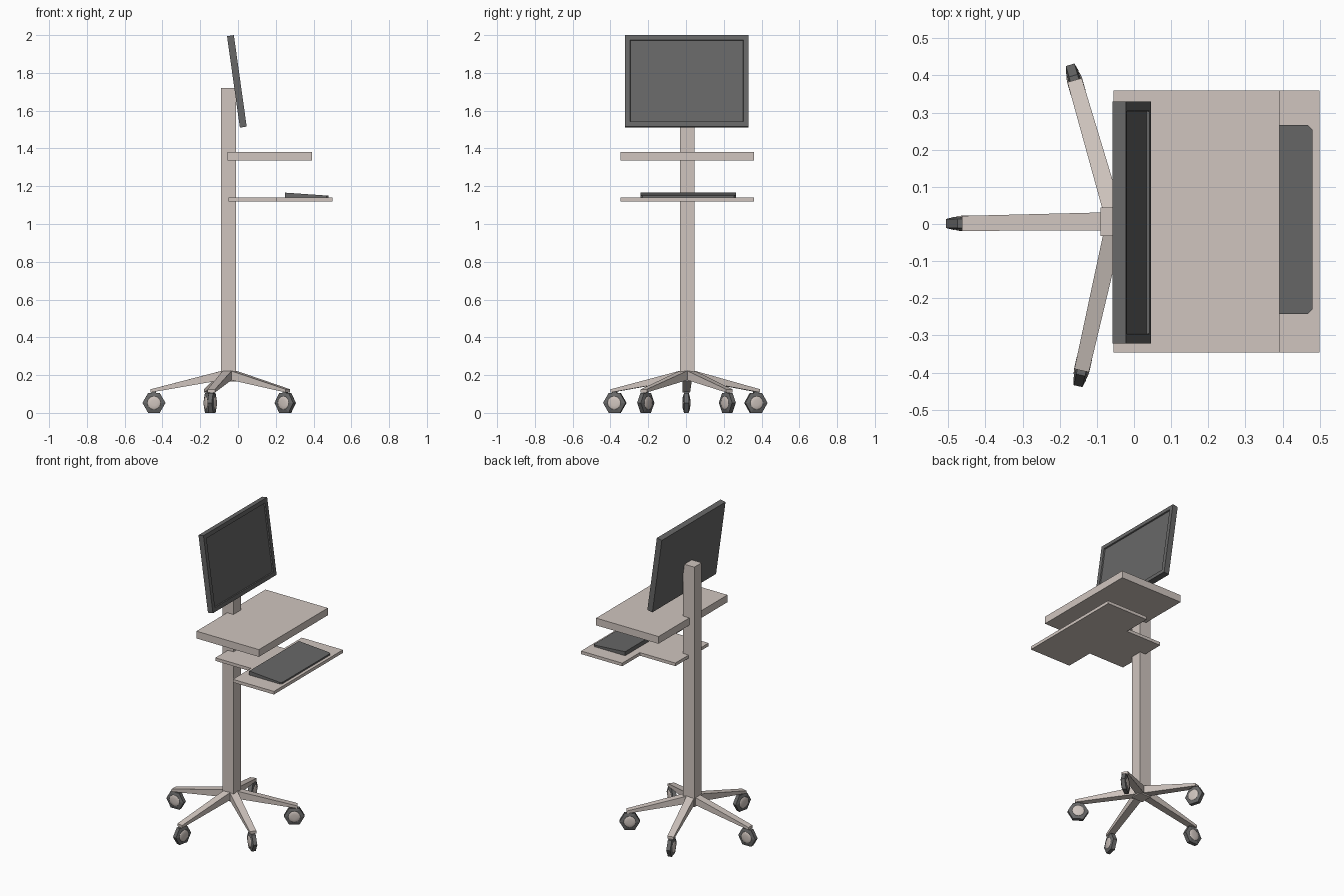
import bpy, bmesh, math
from mathutils import Vector, Matrix

if "Cube" in bpy.data.objects:
    bpy.data.objects.remove(bpy.data.objects["Cube"])


def material(name, rgb):
    m = bpy.data.materials.new(name)
    m.diffuse_color = (*rgb, 1)
    m.use_nodes = True
    m.node_tree.nodes["Principled BSDF"].inputs["Base Color"].default_value = m.diffuse_color
    return m


BEIGE = material("warm beige", (0.63, 0.56, 0.52))
GREY = material("dark grey", (0.135, 0.135, 0.135))
YC = 0.007                       # centre line of the cart
HUB = Vector((-0.05, YC, 0))     # centre of the star base


def finish(bm, name, mat, smooth=False):
    bmesh.ops.recalc_face_normals(bm, faces=bm.faces)
    me = bpy.data.meshes.new(name)
    bm.to_mesh(me)
    bm.free()
    me.materials.append(mat)
    for p in me.polygons:
        p.use_smooth = smooth
    ob = bpy.data.objects.new(name, me)
    bpy.context.collection.objects.link(ob)
    return ob


def loft(name, low, high, mat):
    """Solid between two matching rings of points."""
    bm = bmesh.new()
    a = [bm.verts.new(p) for p in low]
    b = [bm.verts.new(p) for p in high]
    bm.faces.new(a)
    bm.faces.new(b)
    n = len(a)
    for i in range(n):
        j = (i + 1) % n
        bm.faces.new((a[i], a[j], b[j], b[i]))
    return finish(bm, name, mat)


def slab(name, plan, z0, top, mat):
    """Extrude a plan outline from z0 to a height given by top(x)."""
    return loft(name, [(x, y, z0) for x, y in plan],
                [(x, y, top(x)) for x, y in plan], mat)


def rect(x0, x1, y0, y1):
    return [(x0, y0), (x1, y0), (x1, y1), (x0, y1)]


# Post and main shelf
slab("post", rect(-0.09, -0.01, -0.032, 0.044), 0.165, lambda x: 1.72, BEIGE)
slab("shelf", rect(-0.055, 0.392, -0.346, 0.36), 1.335, lambda x: 1.382, BEIGE)

# T-shaped keyboard tray
tray = [(0.5, -0.346), (0.5, 0.36), (0.205, 0.36), (0.205, 0.18),
        (-0.05, 0.18), (-0.05, -0.16), (0.205, -0.16), (0.205, -0.346)]
slab("keyboard_tray", tray, 1.12, lambda x: 1.14, BEIGE)

# Wedge keyboard with clipped front corners
keys = [(0.25, -0.242), (0.468, -0.242), (0.48, -0.23),
        (0.48, 0.254), (0.468, 0.266), (0.25, 0.266)]
slab("keyboard", keys, 1.14, lambda x: 1.166 - (x - 0.25) * 0.07, GREY)

# Tilted monitor with a recessed screen
prof = [(0.01, 1.51), (0.046, 1.516), (-0.022, 2.0), (-0.058, 1.994)]
monitor = loft("monitor", [(x, -0.322, z) for x, z in prof],
               [(x, 0.33, z) for x, z in prof], GREY)
bm = bmesh.new()
bm.from_mesh(monitor.data)
bm.normal_update()
front = [f for f in bm.faces if f.normal.x > 0.9]
bmesh.ops.inset_region(bm, faces=front, thickness=0.037)
bmesh.ops.inset_region(bm, faces=front, thickness=0.002, depth=-0.008)
bm.to_mesh(monitor.data)
bm.free()


def lathe(bm, rings, sides, mtx):
    """Spin (radius, offset) rings about the wheel axle (local y)."""
    loops = []
    for r, o in rings:
        loops.append([bm.verts.new(mtx @ Vector((
            r * math.cos(2 * math.pi * i / sides), o,
            r * math.sin(2 * math.pi * i / sides)))) for i in range(sides)])
    for a, b in zip(loops, loops[1:]):
        for i in range(sides):
            j = (i + 1) % sides
            bm.faces.new((a[i], a[j], b[j], b[i]))
    bm.faces.new(loops[0])
    bm.faces.new(loops[-1])


# Five arms, each with a caster wheel
casters = [(-0.445, 0.002), (-0.155, 0.37), (0.25, 0.219),
           (0.25, -0.213), (-0.137, -0.377)]
for k, (cx, cy) in enumerate(casters, 1):
    centre = Vector((cx, cy, 0.053))
    d = (centre - HUB).to_2d()
    length = d.length + 0.018
    rot = Matrix.Rotation(math.atan2(d.y, d.x), 4, 'Z')
    arm_m = Matrix.Translation(HUB) @ rot

    def section(r, hw, z0, z1):
        return [arm_m @ Vector(p) for p in
                ((r, -hw, z0), (r, hw, z0), (r, hw, z1), (r, -hw, z1))]
    loft(f"base_arm_{k}", section(0, 0.025, 0.18, 0.232),
         section(length, 0.02, 0.108, 0.125), BEIGE)

    # Short stem joining arm and wheel
    s = d.length
    loft(f"caster_stem_{k}", section(s - 0.012, 0.01, 0.09, 0.118),
         section(s + 0.012, 0.01, 0.09, 0.118), GREY)

    # Six-sided tyre with sloped sides
    wheel_m = Matrix.Translation(centre) @ rot
    bm = bmesh.new()
    lathe(bm, [(0.042, -0.017), (0.061, -0.012), (0.061, 0.012),
               (0.042, 0.017)], 6, wheel_m)
    finish(bm, f"tyre_{k}", GREY)

    # Smooth domed hub caps on both sides
    bm = bmesh.new()
    lathe(bm, [(0.015, -0.021), (0.03, -0.0195), (0.038, -0.016),
               (0.038, 0.016), (0.03, 0.0195), (0.015, 0.021)], 12, wheel_m)
    finish(bm, f"wheel_hub_{k}", BEIGE, smooth=True)
